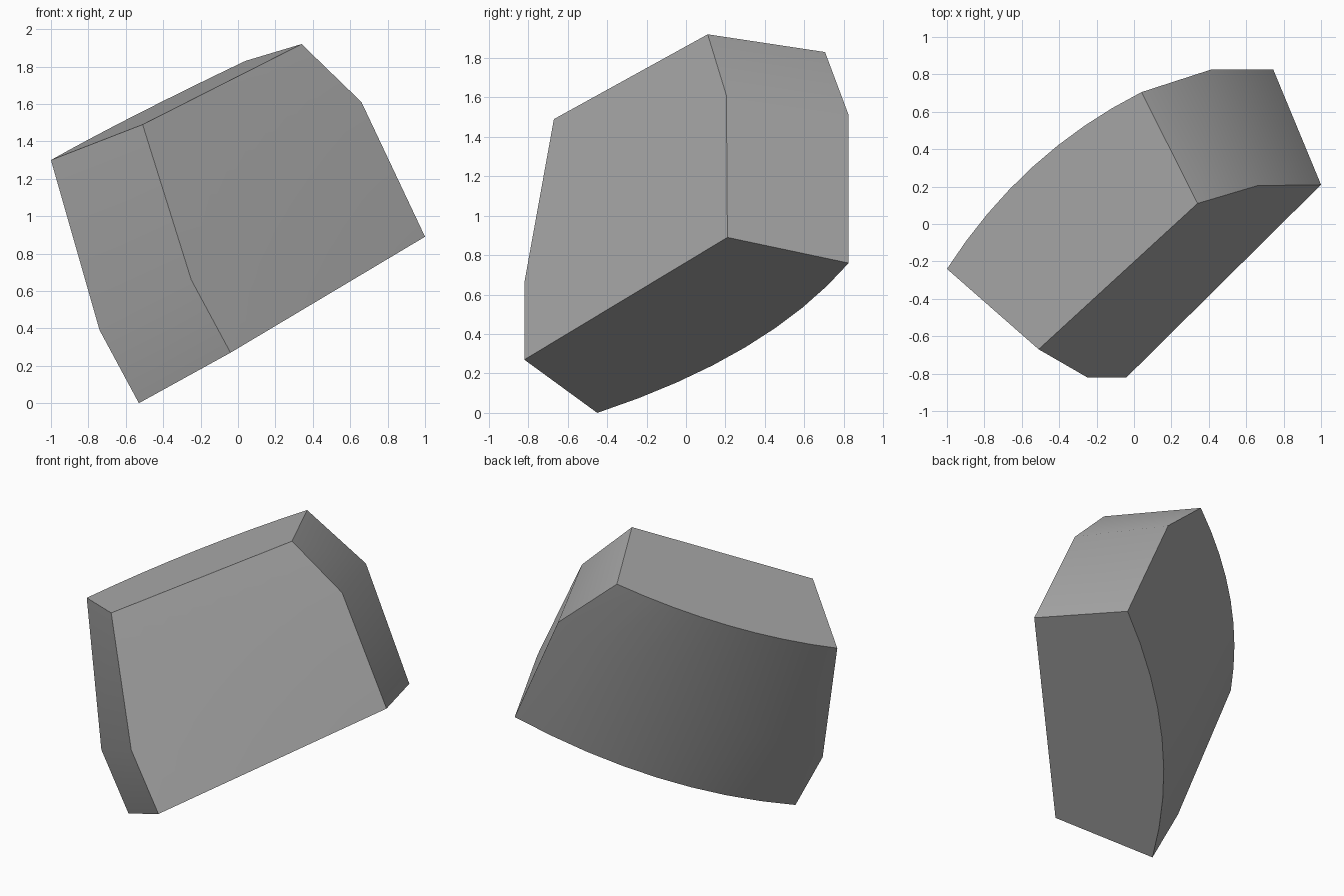
import bpy, bmesh, math
from mathutils import Vector

cube = bpy.data.objects.get("Cube")
if cube:
    bpy.data.objects.remove(cube, do_unlink=True)

STEPS = 8

# Three rows, top to bottom: inner start, inner end, outer start, outer end, bulge
ROWS = [
    ((-.51, -.67, 1.49), (.34, .11, 1.92), (-1, -.24, 1.30), (.04, .705, 1.83), (-.06, .075, -.02)),
    ((-.25, -.82, .66), (.66, .205, 1.61), (-.74, -.45, .39), (.41, .825, 1.51), (-.085, .105, -.04)),
    ((-.04, -.82, .27), (1, .21, .89), (-.53, -.45, 0), (.745, .825, .76), (-.086, .114, -.047)),
]


def span(bm, start, end, bulge=(0, 0, 0)):
    """Row of vertices from start to end, bowed outward by bulge."""
    a, b, out = Vector(start), Vector(end), Vector(bulge)
    return [bm.verts.new(a.lerp(b, t) + out * 4 * t * (1 - t))
            for t in (i / STEPS for i in range(STEPS + 1))]


def bridge(bm, first, second):
    """Strip of quads between two rows."""
    for i in range(len(first) - 1):
        bm.faces.new((first[i], first[i + 1], second[i + 1], second[i]))


stone = bpy.data.materials.new("mid_grey")
stone.use_nodes = True
grey = (.4, .4, .4, 1)
stone.diffuse_color = grey
stone.node_tree.nodes["Principled BSDF"].inputs["Base Color"].default_value = grey

# Wedge block: flat inner face, bowed outer face, faceted ends
bm = bmesh.new()
inner = [span(bm, r[0], r[1]) for r in ROWS]
outer = [span(bm, r[2], r[3], r[4]) for r in ROWS]
for k in range(2):
    bridge(bm, inner[k], inner[k + 1])
    bridge(bm, outer[k], outer[k + 1])
    for end in (0, -1):
        bm.faces.new((inner[k][end], inner[k + 1][end], outer[k + 1][end], outer[k][end]))
for k in (0, -1):
    bridge(bm, inner[k], outer[k])
bmesh.ops.recalc_face_normals(bm, faces=bm.faces)

mesh = bpy.data.meshes.new("wedge_block")
bm.to_mesh(mesh)
bm.free()
mesh.materials.append(stone)
block = bpy.data.objects.new("wedge_block", mesh)
bpy.context.collection.objects.link(block)
bpy.context.view_layer.objects.active = block
block.select_set(True)
bpy.ops.object.shade_smooth_by_angle(angle=math.radians(35))
